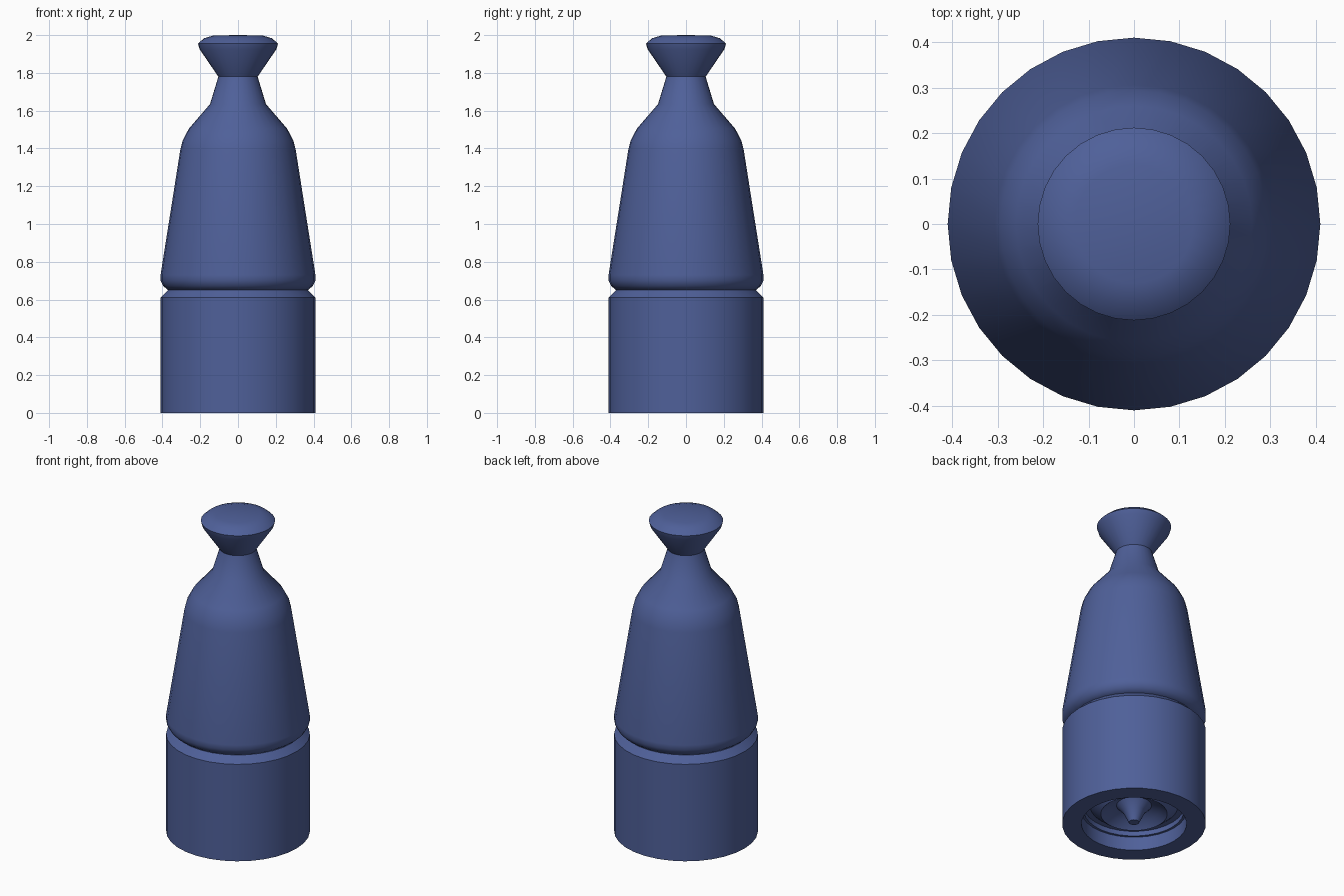
import bpy
import bmesh
import math

if "Cube" in bpy.data.objects:
    bpy.data.objects.remove(bpy.data.objects["Cube"], do_unlink=True)

SEGMENTS = 32

blue = bpy.data.materials.new("slate_blue")
blue.use_nodes = True
blue.diffuse_color = (0.078, 0.117, 0.32, 1)
blue.node_tree.nodes["Principled BSDF"].inputs["Base Color"].default_value = blue.diffuse_color


def lathe(name, profile, sharp_angle=38):
    """Spin a (radius, height) profile about z into a closed solid."""
    bm = bmesh.new()
    verts = [bm.verts.new((r, 0, z)) for r, z in profile]
    edges = [bm.edges.new(pair) for pair in zip(verts, verts[1:])]
    bmesh.ops.spin(bm, geom=verts + edges, cent=(0, 0, 0), axis=(0, 0, 1),
                   angle=math.tau, steps=SEGMENTS, use_merge=True)
    bmesh.ops.remove_doubles(bm, verts=bm.verts, dist=1e-4)
    bmesh.ops.recalc_face_normals(bm, faces=bm.faces)
    mesh = bpy.data.meshes.new(name)
    bm.to_mesh(mesh)
    bm.free()
    mesh.materials.append(blue)
    obj = bpy.data.objects.new(name, mesh)
    bpy.context.collection.objects.link(obj)
    bpy.ops.object.select_all(action='DESELECT')
    obj.select_set(True)
    bpy.context.view_layer.objects.active = obj
    bpy.ops.object.shade_smooth_by_angle(angle=math.radians(sharp_angle))
    return obj


# Cylindrical base with a recessed underside and a central nub
lathe("base", [
    (0, 0.01), (0.03, 0.01), (0.063, 0.08), (0.10, 0.12), (0.15, 0.10),
    (0.19, 0.065), (0.21, 0.08), (0.25, 0.115), (0.285, 0.115),
    (0.285, 0.085), (0.30, 0.085), (0.30, 0),
    (0.41, 0), (0.41, 0.61), (0.37, 0.65), (0, 0.65)])

# Tapering body with rounded foot, shoulder and neck
lathe("body", [
    (0, 0.65), (0.37, 0.65), (0.396, 0.672), (0.41, 0.70), (0.41, 0.73),
    (0.306, 1.39), (0.294, 1.44), (0.26, 1.505),
    (0.148, 1.635), (0.104, 1.78), (0, 1.78)], 50)

# Flared stopper with a shallow domed top
lathe("stopper", [
    (0, 1.78), (0.104, 1.78), (0.203, 1.925), (0.212, 1.955),
    (0.18, 1.983), (0.13, 1.998), (0, 2)])
